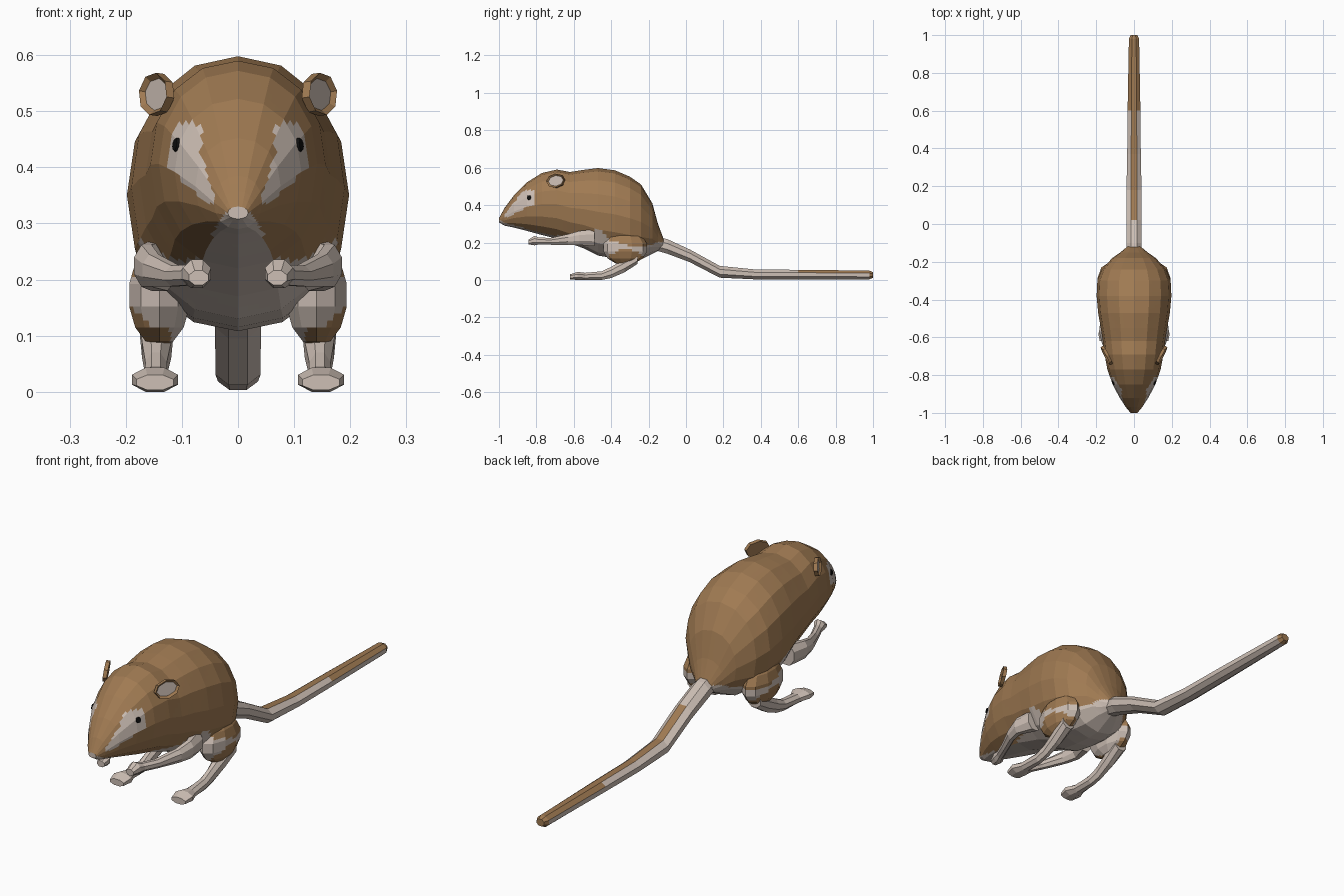
import bpy, bmesh, math
from mathutils import Vector, Matrix
from mathutils.bvhtree import BVHTree

if "Cube" in bpy.data.objects:
    bpy.data.objects.remove(bpy.data.objects["Cube"])


def material(name, rgb):
    m = bpy.data.materials.new(name)
    m.diffuse_color = (*rgb, 1)
    m.use_nodes = True
    m.node_tree.nodes["Principled BSDF"].inputs["Base Color"].default_value = m.diffuse_color
    return m


BROWN, PALE, BLACK = 0, 1, 2
MATS = [material("brown_fur", (0.35, 0.195, 0.085)),
        material("pale_fur", (0.61, 0.52, 0.46)),
        material("eye_black", (0.005, 0.005, 0.005))]


def finish(name, bm, mirror=False):
    bmesh.ops.recalc_face_normals(bm, faces=bm.faces)
    me = bpy.data.meshes.new(name)
    bm.to_mesh(me)
    for m in MATS:
        me.materials.append(m)
    ob = bpy.data.objects.new(name, me)
    bpy.context.collection.objects.link(ob)
    if mirror:
        ob.modifiers.new("mirror", 'MIRROR').use_mirror_merge = False
    return ob


def loft(sections, n, power=1.0, flat=False):
    """Skin rings standing across y: (x, y, z low, z high, half width)."""
    bm = bmesh.new()
    k = 1 / math.cos(math.pi / n) if flat else 1
    phase = 0.5 if flat else 0
    rings = []
    for x, y, lo, hi, w in sections:
        ring = []
        for i in range(n):
            a = 2 * math.pi * (i + phase) / n
            s, c = math.sin(a), math.cos(a)
            s = math.copysign(abs(s) ** power, s) * k
            c = math.copysign(abs(c) ** power, c) * k
            ring.append(bm.verts.new((x + w * s, y, (lo + hi) / 2 + (hi - lo) / 2 * c)))
        rings.append(ring)
    for a, b in zip(rings, rings[1:]):
        for i in range(n):
            j = (i + 1) % n
            bm.faces.new((a[i], a[j], b[j], b[i]))
    bm.faces.new(rings[0])
    bm.faces.new(rings[-1])
    bmesh.ops.recalc_face_normals(bm, faces=bm.faces)
    return bm


# Height of the pale underside along the body: (y, z)
LINE = [(-1, .322), (-.97, .305), (-.83, .268), (-.72, .24), (-.6, .235), (-.48, .265),
        (-.44, .255), (-.40, .205), (-.3, .185), (-.2, .18), (-.15, .205), (-.1, .2)]


def underside(y):
    for (y0, z0), (y1, z1) in zip(LINE, LINE[1:]):
        if y <= y1:
            return z0 + (z1 - z0) * (y - y0) / (y1 - y0)
    return LINE[-1][1]


def fur(p):
    x, y, z = abs(p.x), p.y, p.z
    # tapered patch from the muzzle to behind the eye
    a, b = Vector((-.96, .345)), Vector((-.845, .438))
    q = Vector((y, z))
    t = max(0, min(1, (q - a).dot(b - a) / (b - a).length_squared))
    if x > .02 and (q - a.lerp(b, t)).length < .012 + .032 * t:
        return PALE
    # brown outer thigh below the pale hip stripe
    if x > .12 and ((y + .32) / .1) ** 2 + ((z - .095) / .068) ** 2 < 1:
        return BROWN
    return PALE if z < underside(y) else BROWN


def paint_fur(bm, cuts):
    bmesh.ops.subdivide_edges(bm, edges=bm.edges[:], cuts=cuts, use_grid_fill=True)
    for f in bm.faces:
        f.material_index = fur(f.calc_center_median())


# Body and head
body = loft([(0, -1.0, .308, .330, .018), (0, -.97, .29, .385, .043), (0, -.92, .28, .452, .076),
             (0, -.85, .262, .522, .113), (0, -.77, .24, .572, .141), (0, -.69, .22, .59, .156),
             (0, -.62, .195, .577, .165), (0, -.55, .17, .588, .176), (0, -.47, .13, .598, .19),
             (0, -.38, .115, .586, .198), (0, -.30, .108, .552, .194), (0, -.24, .11, .51, .170),
             (0, -.18, .14, .41, .115), (0, -.15, .155, .30, .072), (0, -.12, .17, .22, .036)],
            16, power=.94)
paint_fur(body, 3)
tree = BVHTree.FromBMesh(body)
finish("body", body)

# Thighs
bm = bmesh.new()
bmesh.ops.create_uvsphere(bm, u_segments=10, v_segments=7, radius=1,
                          matrix=Matrix.Translation((.14, -.325, .172)) @ Matrix.Diagonal((.058, .12, .092, 1)))
paint_fur(bm, 2)
finish("thigh", bm, True)

# Hind legs with long feet
bm = loft([(.145, -.26, .085, .14, .03), (.145, -.33, .04, .11, .026), (.146, -.40, .01, .07, .019),
           (.146, -.45, 0, .046, .02), (.148, -.54, 0, .038, .025), (.148, -.58, 0, .043, .041),
           (.148, -.62, .003, .03, .033)], 8, flat=True)
for f in bm.faces:
    f.material_index = PALE
finish("hind_leg", bm, True)

# Front legs with paws
bm = loft([(.14, -.49, .18, .27, .035), (.163, -.57, .187, .262, .022), (.15, -.63, .188, .245, .02),
           (.112, -.72, .188, .225, .018), (.084, -.785, .19, .226, .018), (.073, -.81, .185, .236, .025),
           (.07, -.842, .19, .216, .017)], 8, flat=True)
for f in bm.faces:
    f.material_index = PALE
finish("front_leg", bm, True)

# Tail with a brown stripe along the top
bm = loft([(0, -.17, .16, .235, .035), (0, -.1, .14, .218, .041), (0, .02, .095, .163, .041),
           (0, .18, .012, .075, .040), (0, .37, .003, .056, .036), (0, .6, .003, .054, .034),
           (0, .98, .003, .050, .027), (0, 1.0, .012, .042, .017)], 8, flat=True)
for f in bm.faces:
    y = f.calc_center_median().y
    up = f.normal.z
    brown = (y > .05 and up > .85) or (y > .7 and up > .3) or y > .985
    f.material_index = BROWN if brown else PALE
finish("tail", bm)

# Ears: thin dished ovals turned outward and forward
bm = bmesh.new()
out = Vector((.84, -.45, .12)).normalized()
along = Vector((.45, .88, .1)).normalized()
up = out.cross(along).normalized()
if up.z < 0:
    up = -up
centre = Vector((.138, -.692, .529))
rim = [bm.verts.new(centre + along * .054 * math.cos(i * math.pi / 4) + up * .038 * math.sin(i * math.pi / 4))
       for i in range(8)]
back = bm.faces.new(rim)
front = bmesh.ops.extrude_face_region(bm, geom=[back], use_keep_orig=True)["geom"]
bmesh.ops.translate(bm, vec=out * .016, verts=[g for g in front if isinstance(g, bmesh.types.BMVert)])
inner = next(g for g in front if isinstance(g, bmesh.types.BMFace))
bmesh.ops.recalc_face_normals(bm, faces=bm.faces)
bmesh.ops.inset_region(bm, faces=[inner], thickness=.009, depth=-.008)
inner.material_index = PALE
finish("ear", bm, True)

# Eyes: small discs lying on the head
spot, normal, _, _ = tree.ray_cast(Vector((1, -.84, .44)), Vector((-1, 0, 0)))
bm = bmesh.new()
bmesh.ops.create_cone(bm, cap_ends=True, segments=10, radius1=.014, radius2=.011, depth=.008,
                      matrix=Matrix.Translation(spot) @ normal.to_track_quat('Z', 'Y').to_matrix().to_4x4())
for f in bm.faces:
    f.material_index = BLACK
finish("eye", bm, True)
